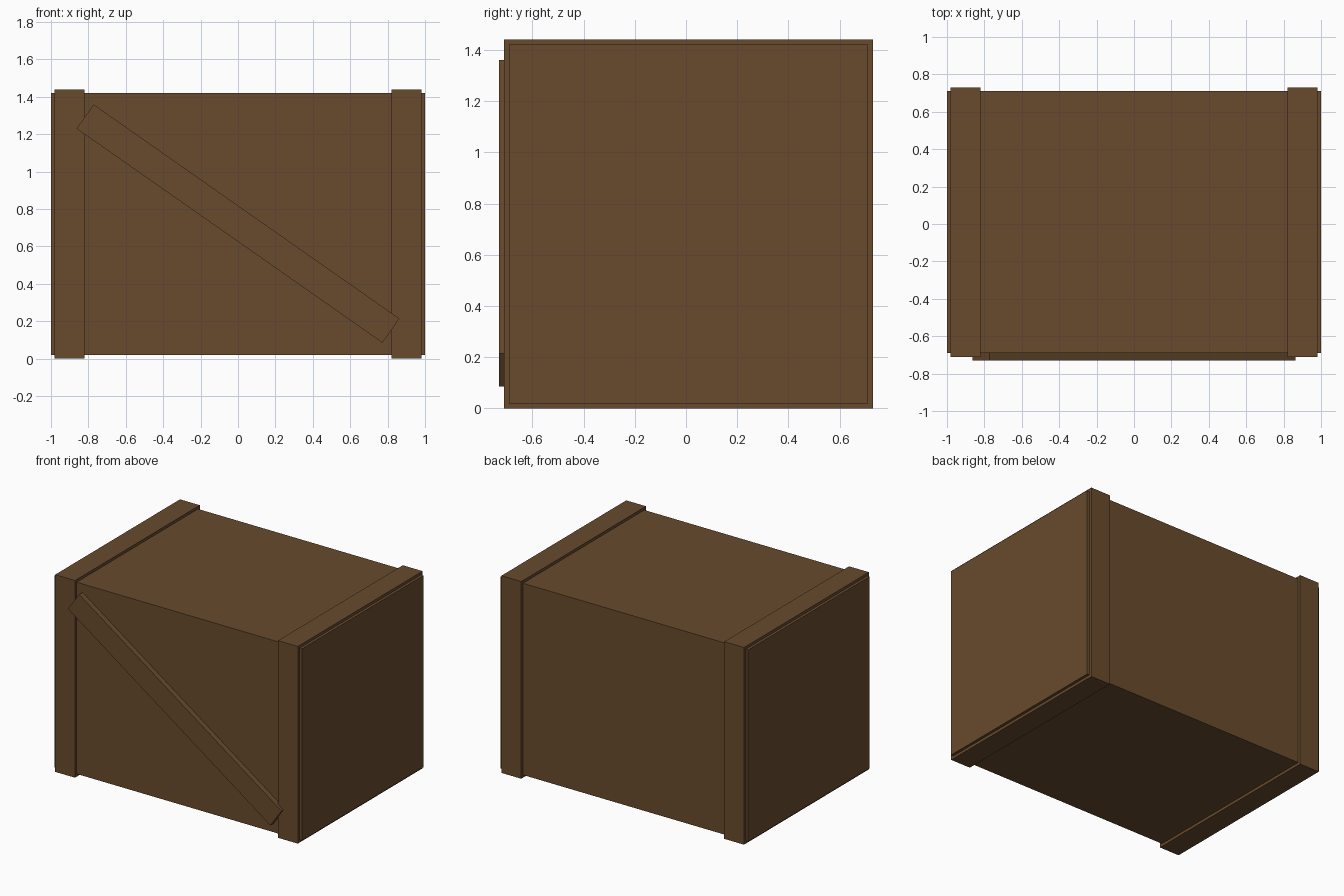
import bpy
import math

cube = bpy.data.objects.get("Cube")
if cube:
    bpy.data.objects.remove(cube, do_unlink=True)

BROWN = (0.14, 0.07, 0.026, 1.0)
wood = bpy.data.materials.new("brown_wood")
wood.use_nodes = True
wood.diffuse_color = BROWN
shader = next(n for n in wood.node_tree.nodes if n.type == "BSDF_PRINCIPLED")
shader.inputs["Base Color"].default_value = BROWN
shader.inputs["Roughness"].default_value = 0.8


def add_box(name, centre, size, tilt=0.0):
    """Flat-sided wooden box, tilted about the front-to-back axis."""
    bpy.ops.mesh.primitive_cube_add(size=1, location=centre, rotation=(0, tilt, 0))
    box = bpy.context.object
    box.name = name
    box.scale = size
    box.data.materials.append(wood)
    return box


# Crate body
add_box("crate_body", (0, 0.01, 0.72), (2.0, 1.4, 1.4))

# Raised bands wrapping both ends
for side, sign in (("left", 1), ("right", -1)):
    add_box(side + "_band", (sign * 0.9, 0.01, 0.72), (0.16, 1.44, 1.44))

# Diagonal brace across the front
add_box("front_brace", (0, -0.71, 0.722), (1.996, 0.04, 0.158), math.radians(35))
